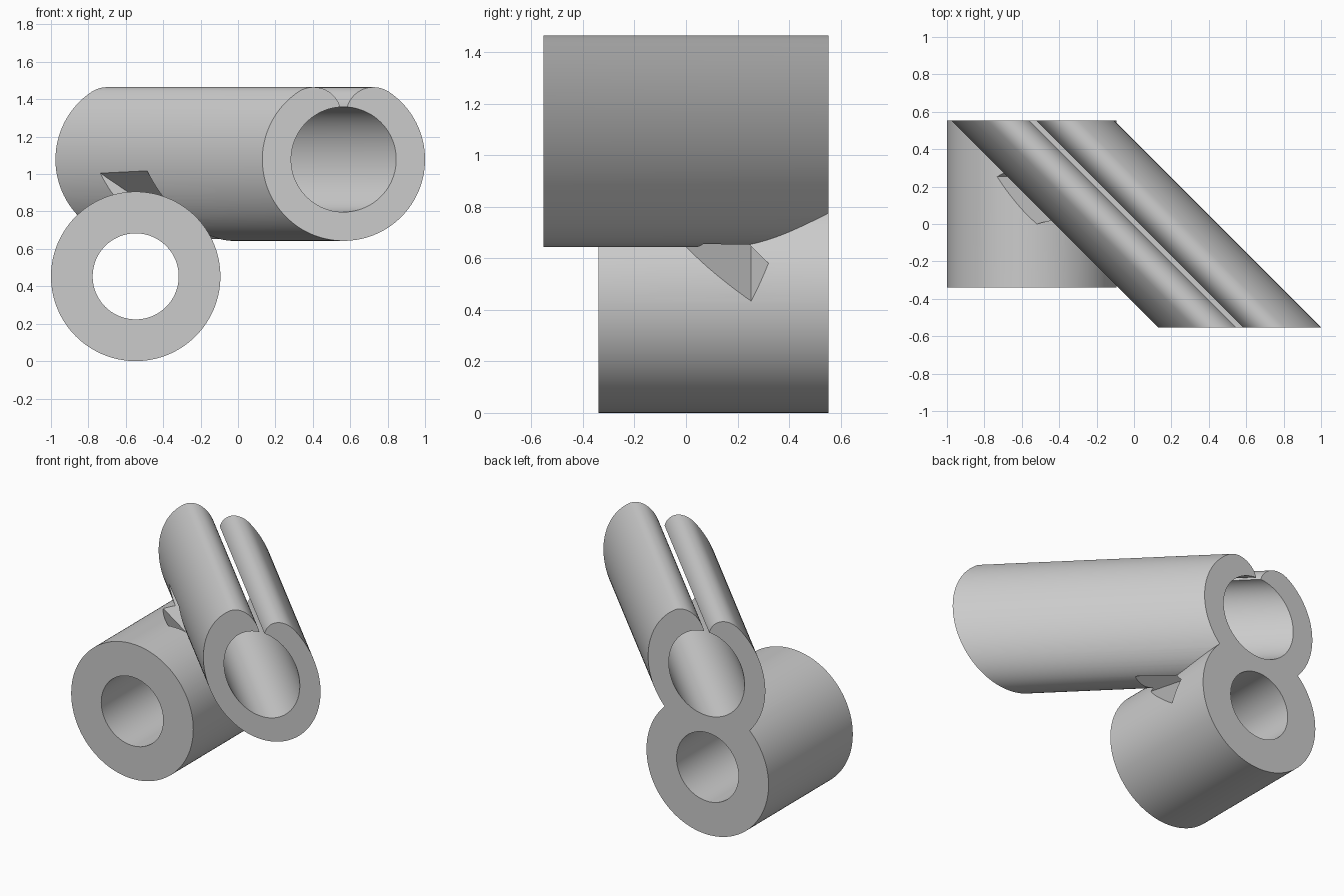
import bpy
from math import sin, cos, radians, atan2, hypot, pi
from mathutils import Matrix, Vector

if "Cube" in bpy.data.objects:
    bpy.data.objects.remove(bpy.data.objects["Cube"])

END = 0.553            # half depth of the whole part
TX, TZ, TR = 0.012, 1.078, 0.435   # angled tube: x at y=0, height, radius
LX, LZ, LR = -0.547, 0.453, 0.453  # lower sleeve


def arc(cx, cz, r, a0, a1, n):
    return [(cx + r * cos(a0 + (a1 - a0) * i / n), cz + r * sin(a0 + (a1 - a0) * i / n))
            for i in range(n + 1)]


def circle(cx, cz, r, n=128):
    return arc(cx, cz, r, 0, 2 * pi, n)[:-1]


def extrude(name, profile, y0, y1, shear=0.0):
    """Sweep an x-z profile from y0 to y1, sliding in x by shear * y."""
    n = len(profile)
    verts = [(x + shear * y, y, z) for y in (y0, y1) for x, z in profile]
    faces = [(i, (i + 1) % n, n + (i + 1) % n, n + i) for i in range(n)]
    faces += [tuple(reversed(range(n))), tuple(range(n, 2 * n))]
    me = bpy.data.meshes.new(name)
    me.from_pydata(verts, [], faces)
    ob = bpy.data.objects.new(name, me)
    bpy.context.collection.objects.link(ob)
    # make normals point outwards
    bpy.context.view_layer.objects.active = ob
    bpy.ops.object.select_all(action='DESELECT')
    ob.select_set(True)
    bpy.ops.object.mode_set(mode='EDIT')
    bpy.ops.mesh.select_all(action='SELECT')
    bpy.ops.mesh.normals_make_consistent(inside=False)
    bpy.ops.object.mode_set(mode='OBJECT')
    return ob


def boolean(target, other, op):
    mod = target.modifiers.new(op, 'BOOLEAN')
    mod.operation, mod.solver, mod.object = op, 'EXACT', other
    bpy.context.view_layer.objects.active = target
    bpy.ops.object.modifier_apply(modifier=mod.name)
    bpy.data.objects.remove(other, do_unlink=True)


# angled clip tube: circle with two rounded lips and a slit on top
lip_r = 0.15
lx, lz = 0.16, 0.239                # right lip centre relative to tube centre
a = atan2(lz, lx)
lip_r = TR - hypot(lx, lz)          # tangent to the outer circle
right_lip = arc(lx, lz, lip_r, pi, a, 28)
left_lip = [(-x, z) for x, z in reversed(right_lip)]
outer = arc(0, 0, TR, a, a - (pi + 2 * a), 110)[1:-1]
profile = [(x + TX, z + TZ) for x, z in right_lip + outer + left_lip]
clip = extrude("double_tube_clip", profile, -END, 0.7, -1)

# lower sleeve
sleeve = extrude("lower_sleeve", circle(LX, LZ, LR), -0.34, 0.7)
boolean(clip, sleeve, 'UNION')

# bores of both tubes
boolean(clip, extrude("upper_bore", circle(TX, TZ, 0.281), -0.8, 0.9, -1), 'DIFFERENCE')
boolean(clip, extrude("lower_bore", circle(LX, LZ, 0.23), -0.6, 0.9), 'DIFFERENCE')

# tilted tie slot running through the joint
slot = extrude("tie_slot", [(-1, -0.065), (1, -0.065), (1, 0.065), (-1, 0.065)], -0.1475, 0.1475)
tilt = radians(34.2)
along = Matrix.Rotation(tilt, 4, 'Y')           # slopes down to the right
roll = Matrix.Rotation(radians(-30.9), 4, 'X')
centre = Vector((-0.3, 0.16, (0.437 + 0.3 * sin(tilt)) / cos(tilt)))
slot.data.transform(Matrix.Translation(centre) @ along @ roll)
boolean(clip, slot, 'DIFFERENCE')

# flat common back face
trim = extrude("back_trim", [(-3, -1), (3, -1), (3, 3), (-3, 3)], END, 2)
boolean(clip, trim, 'DIFFERENCE')

bpy.ops.object.select_all(action='DESELECT')
clip.select_set(True)
bpy.context.view_layer.objects.active = clip
bpy.ops.object.shade_smooth_by_angle(angle=radians(25))
